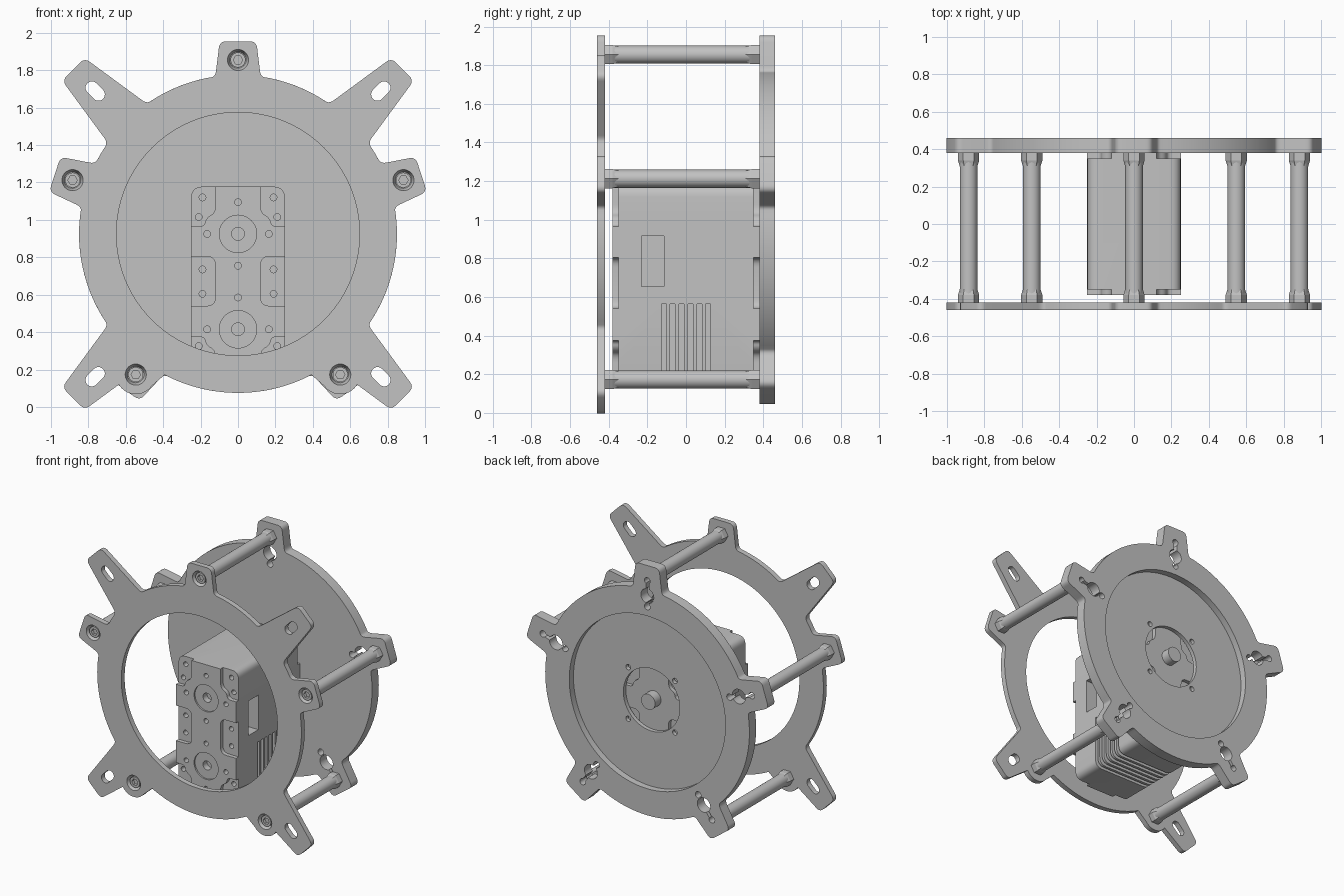
import bpy, bmesh
from math import sin, cos, pi, radians
from mathutils import Vector

cube = bpy.data.objects.get("Cube")
if cube:
    bpy.data.objects.remove(cube)

CZ = 0.925           # height of the main axis
R = 0.85             # plate radius
LUGS = [18, 90, 162, 234, 306]
ARMS = [45, 135, 225, 315]

grey = bpy.data.materials.new("Light grey")
grey.use_nodes = True
grey.diffuse_color = (0.54, 0.54, 0.54, 1)
grey.node_tree.nodes["Principled BSDF"].inputs["Base Color"].default_value = grey.diffuse_color


def polar(a, r, t=0):
    """Point at angle a and radius r about the axis, shifted sideways by t."""
    c, s = cos(radians(a)), sin(radians(a))
    return Vector((r * c - t * s, CZ + r * s + t * c))


def ring(x, z, r, n=32):
    return [Vector((x + r * cos(2 * pi * i / n), z + r * sin(2 * pi * i / n))) for i in range(n)]


def rounded(pts, d):
    """Round every corner whose distance in d is non-zero."""
    out = []
    for i, p in enumerate(pts):
        if not d[i]:
            out.append(p)
            continue
        a, b = pts[i - 1] - p, pts[(i + 1) % len(pts)] - p
        a = a.normalized() * min(d[i], a.length * 0.45)
        b = b.normalized() * min(d[i], b.length * 0.45)
        for k in range(6):
            t = k / 5
            out.append(p + a * (1 - t) ** 2 + b * t ** 2)
    return out


def half_ring(a, r, w, start):
    """Half circle of radius w around the polar point (a, r)."""
    angles = [radians(start + 180 * k / 16) for k in range(17)]
    return [polar(a, r + w * cos(f), w * sin(f)) for f in angles]


def capsule(a, r0, r1, w):
    """Radial slot from r0 to r1 with round ends of radius w."""
    return half_ring(a, r1, w, -90) + half_ring(a, r0, w, 90)


def outline(features):
    """Disc outline with tapered tabs: (angle, base half angle, tip half width, tip radius)."""
    pts, d = [], []
    for i, (a, h, w, tip) in enumerate(features):
        pts += [polar(a - h, R), polar(a, tip, -w), polar(a, tip, w), polar(a + h, R)]
        d += [0.03, 0.035, 0.035, 0.03]
        nxt = features[(i + 1) % len(features)]
        end = nxt[0] - nxt[1] + (360 if i == len(features) - 1 else 0)
        n = max(2, int((end - a - h) / 3))
        pts += [polar(a + h + (end - a - h) * k / n, R) for k in range(1, n)]
        d += [0] * (n - 1)
    return rounded(pts, d)


def build(name, solids):
    """Each solid is (profile, y0, y1[, end profile]), lofted along y."""
    bm = bmesh.new()
    for pts, y0, y1, *end in solids:
        lo = [bm.verts.new((p.x, y0, p.y)) for p in pts]
        hi = [bm.verts.new((p.x, y1, p.y)) for p in (end[0] if end else pts)]
        bm.faces.new(lo)
        bm.faces.new(hi[::-1])
        for i in range(len(lo)):
            j = (i + 1) % len(lo)
            bm.faces.new((lo[j], lo[i], hi[i], hi[j]))
    bmesh.ops.recalc_face_normals(bm, faces=bm.faces)
    me = bpy.data.meshes.new(name)
    bm.to_mesh(me)
    bm.free()
    ob = bpy.data.objects.new(name, me)
    bpy.context.collection.objects.link(ob)
    me.materials.append(grey)
    return ob


def boolean(ob, solids, op='DIFFERENCE'):
    """Apply a boolean and discard its cutter."""
    cutter = build("cutter", solids)
    cutter.hide_render = True
    mod = ob.modifiers.new("cut", 'BOOLEAN')
    mod.operation, mod.object, mod.solver = op, cutter, 'EXACT'
    ev = ob.evaluated_get(bpy.context.evaluated_depsgraph_get())
    me = bpy.data.meshes.new_from_object(ev)
    ob.modifiers.clear()
    ob.data = me
    bpy.data.objects.remove(cutter)


def at(a, r, rad, n=32):
    p = polar(a, r)
    return ring(p.x, p.y, rad, n)


def finish(ob):
    bpy.ops.object.select_all(action='DESELECT')
    ob.select_set(True)
    bpy.context.view_layer.objects.active = ob
    bpy.ops.object.shade_smooth_by_angle(angle=radians(30))


parts = []

# Front mounting ring: arms, lugs, round bosses, slots and countersunk holes
tabs = [(a, 8.2, 0.098, 1.03) for a in LUGS[:3]] + [(a, 10, 0.085, 1.245) for a in ARMS]
front = build("front_ring", [(outline(sorted(tabs)), -0.46, -0.42)])
boolean(front, [([polar(a, 0.82, -0.13)] + half_ring(a, 0.93, 0.105, -90) + [polar(a, 0.82, 0.13)],
                 -0.46, -0.42) for a in LUGS[3:]], 'UNION')
boolean(front, [(ring(0, CZ, 0.65, 96), -0.5, -0.4)]
        + [(capsule(a, 1.055, 1.105, 0.034), -0.5, -0.4) for a in ARMS])
boolean(front, [(at(a, 0.93, 0.057), -0.461, -0.415, at(a, 0.93, 0.042)) for a in LUGS])
parts.append(front)

# Rear plate: recessed back, centre opening, keyholes and screw holes
back = build("rear_plate", [(outline([(a, 8.2, 0.098, 1.03) for a in LUGS]), 0.38, 0.46)])
boolean(back, [(ring(0, CZ, 0.65, 96), 0.41, 0.5)])
boolean(back, [(ring(0, CZ, 0.235, 48), 0.3, 0.5)]
        + [(at(a, 0.275, 0.02, 16), 0.3, 0.5) for a in ARMS]
        + [(at(a, 0.80, 0.054), 0.3, 0.5) for a in LUGS])
boolean(back, [(capsule(a, 0.72, 0.915, 0.012), 0.3, 0.5) for a in LUGS])
boolean(back, [(at(a, r, 0.024, 16), 0.3, 0.5) for a in LUGS for r in (0.72, 0.915)])
parts.append(back)

# Standoffs with hexagonal ends, and socket screws
for i, a in enumerate(LUGS):
    hexa, rod = at(a, 0.93, 0.057, 6), at(a, 0.93, 0.047, 24)
    small = at(a, 0.93, 0.046, 6)
    parts.append(build(f"standoff_{i + 1}", [
        (rod, -0.4, 0.36),
        (hexa, -0.42, -0.38), (hexa, -0.38, -0.345, small),
        (hexa, 0.34, 0.38), (small, 0.305, 0.34, hexa)]))
    screw = build(f"screw_{i + 1}", [(at(a, 0.93, 0.04), -0.447, -0.41)])
    boolean(screw, [(at(a, 0.93, 0.025, 6), -0.5, -0.425)])
    parts.append(screw)

# Actuator body
MID, TOP, BOT, W = 0.67, 1.178, 0.165, 0.25


def poly(*pts):
    return [Vector(p) for p in pts]


def mirror(pts, sx, sz):
    return [Vector((p.x * sx, MID + (p.y - MID) * sz)) for p in pts]


body = build("actuator_body", [(rounded(poly((-W, BOT), (W, BOT), (W, TOP), (-W, TOP)), [0.06] * 4),
                                -0.38, 0.38)])
corner = rounded(poly((0.12, 1.25), (0.12, 1.04), (0.17, 1.01), (0.18, 0.965), (0.3, 0.965), (0.3, 1.25)),
                 [0, 0.04, 0.03, 0.03, 0, 0])
middle = rounded(poly((0.12, 0.54), (0.3, 0.54), (0.3, 0.805), (0.12, 0.805)), [0.05, 0, 0, 0.05])
pockets = [mirror(corner, sx, sz) for sx in (1, -1) for sz in (1, -1)]
pockets += [mirror(middle, sx, 1) for sx in (1, -1)]
boolean(body, [(p, y, y + 0.13) for p in pockets for y in (-0.48, 0.35)])

# Screw holes in the front cover
holes = [(0.19, 1.12), (0.21, 1.015), (0.165, CZ), (0.19, 0.735)]
holes = [(sx * x, z) for x, z in holes for sx in (1, -1)] + [(0, 1.095), (0, 0.755)]
holes += [(x, 2 * MID - z) for x, z in holes]
boolean(body, [(ring(x, z, 0.018, 16), -0.5, -0.31) for x, z in holes])

# Round hubs in the front cover, each with a centre bore
hubs = [CZ, 2 * MID - CZ]
boolean(body, [(ring(0, z, 0.1, 48), -0.5, -0.368) for z in hubs])
boolean(body, [(ring(0, z, 0.034), -0.5, -0.32) for z in hubs])

# Cooling grooves around the base, and cable openings in the sides
groove = poly((-0.3, 0.1), (-0.3, 0.565), (-0.21, 0.565), (-0.21, 0.21),
              (0.21, 0.21), (0.21, 0.565), (0.3, 0.565), (0.3, 0.1))
boolean(body, [(groove, y - 0.013, y + 0.013) for y in [0.046 * (k - 2.5) for k in range(6)]])
opening = poly((0.13, 0.655), (0.3, 0.655), (0.3, 0.915), (0.13, 0.915))
boolean(body, [(mirror(opening, sx, 1), -0.23, -0.115) for sx in (1, -1)])
parts.append(body)

# Output shaft at the rear
parts.append(build("output_shaft", [(ring(0, CZ, 0.058), 0.36, 0.45)]))

for ob in parts:
    finish(ob)
